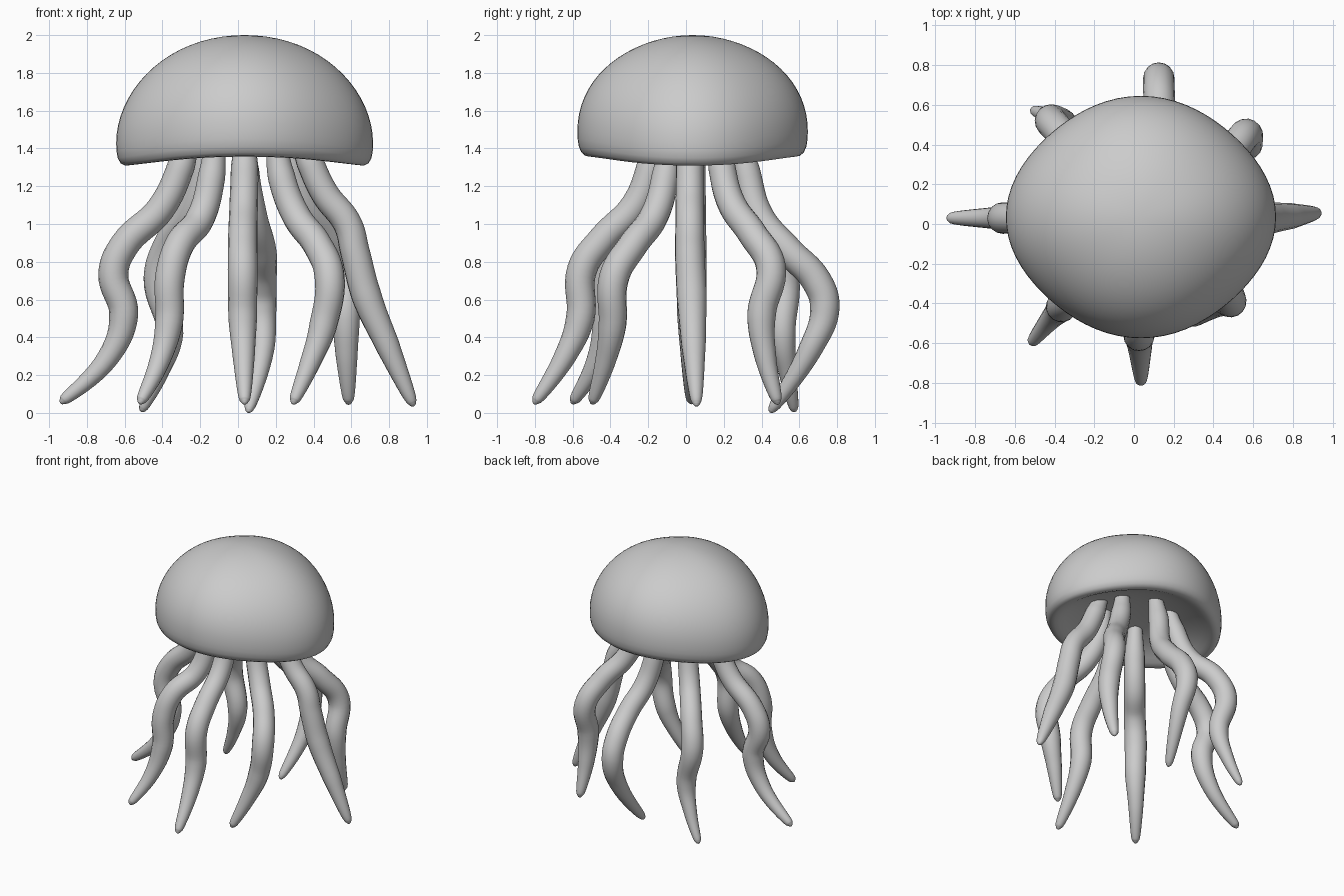
import bpy, bmesh, math

CX = CY = 0.035
RX, RY = 0.68, 0.61


def make_bell():
    # Profile: (relative radius, height) from apex, round the lip, to the shallow hollow
    prof = []
    for i in range(1, 19):
        a = math.radians(5 * i)
        prof.append((math.sin(a), 1.46 + 0.54 * math.cos(a)))
    prof += [(0.998, 1.42), (0.988, 1.38), (0.965, 1.35), (0.93, 1.335), (0.89, 1.334),
             (0.84, 1.345), (0.78, 1.365), (0.7, 1.39), (0.58, 1.415), (0.42, 1.44), (0.22, 1.455)]
    n = 72
    bm = bmesh.new()
    rings = []
    for r, z in prof:
        ring = []
        for k in range(n):
            t = 2 * math.pi * k / n
            sag = -0.032 * math.cos(2 * t) * r ** 3             # saddle-shaped rim
            s = r * (1 - 0.02 * (1 - math.cos(4 * t)))          # slightly flattened diagonals
            ring.append(bm.verts.new((CX + RX * s * math.cos(t), CY + RY * s * math.sin(t), z + sag)))
        rings.append(ring)
    top = bm.verts.new((CX, CY, 2.0))
    ceil = bm.verts.new((CX, CY, 1.46))
    for k in range(n):
        j = (k + 1) % n
        bm.faces.new((top, rings[0][k], rings[0][j]))
        bm.faces.new((ceil, rings[-1][j], rings[-1][k]))
        for a, b in zip(rings, rings[1:]):
            bm.faces.new((a[k], b[k], b[j], a[j]))
    bmesh.ops.recalc_face_normals(bm, faces=bm.faces)
    me = bpy.data.meshes.new("bell")
    bm.to_mesh(me)
    bm.free()
    me.shade_smooth()
    bpy.context.collection.objects.link(bpy.data.objects.new("bell", me))


def tentacle_radius(z):
    # Narrow root, fuller in the middle, tapering toward the tip
    if z > 1.4:
        return 0.052
    if z > 0.7:
        return 0.08 - 0.012 * (z - 0.7)
    return 0.025 + 0.055 * math.sin(math.pi / 2 * min(1, max(0, z - 0.05) / 0.6))


def make_tentacle(name, pts):
    cu = bpy.data.curves.new(name, 'CURVE')
    cu.dimensions = '3D'
    cu.bevel_depth = 1.0
    cu.bevel_resolution = 6
    cu.resolution_u = 8
    cu.use_fill_caps = True
    # Rounded tip: small points past the end
    a, b = pts[-2], pts[-1]
    d = math.dist(a, b)
    allp = [(p, tentacle_radius(p[2])) for p in pts]
    for ext, r in ((0.014, 0.019), (0.024, 0.011), (0.028, 0.002)):
        allp.append(([b[i] + (b[i] - a[i]) / d * ext for i in range(3)], r))
    sp = cu.splines.new('BEZIER')
    sp.radius_interpolation = 'LINEAR'
    sp.bezier_points.add(len(allp) - 1)
    for bp, (p, r) in zip(sp.bezier_points, allp):
        bp.co = p
        bp.radius = r
        bp.handle_left_type = bp.handle_right_type = 'AUTO'
    ob = bpy.data.objects.new(name, cu)
    bpy.context.collection.objects.link(ob)
    bpy.context.view_layer.objects.active = ob
    ob.select_set(True)
    bpy.ops.object.convert(target='MESH')
    ob = bpy.context.view_layer.objects.active
    ob.data.shade_smooth()
    ob.select_set(False)


make_bell()

# Tentacle centre lines, root to tip
make_tentacle("tentacle_right", [
    (0.33, 0.025, 1.46), (0.38, 0.02, 1.33), (0.46, 0.02, 1.16), (0.58, 0.02, 1.0),
    (0.62, 0.02, 0.85), (0.68, 0.03, 0.62), (0.79, 0.04, 0.36), (0.92, 0.055, 0.06)])
make_tentacle("tentacle_back_right", [
    (0.25, 0.17, 1.46), (0.28, 0.19, 1.3), (0.36, 0.24, 1.11), (0.48, 0.35, 0.95),
    (0.56, 0.45, 0.77), (0.57, 0.40, 0.52), (0.575, 0.42, 0.3), (0.585, 0.48, 0.07)])
make_tentacle("tentacle_back", [
    (0.035, 0.28, 1.46), (0.04, 0.32, 1.28), (0.08, 0.39, 1.04), (0.125, 0.54, 0.86),
    (0.125, 0.69, 0.7), (0.125, 0.735, 0.56), (0.13, 0.66, 0.34), (0.06, 0.46, 0.025)])
make_tentacle("tentacle_back_left", [
    (-0.15, 0.21, 1.46), (-0.18, 0.24, 1.3), (-0.25, 0.31, 1.07), (-0.37, 0.46, 0.89),
    (-0.42, 0.52, 0.71), (-0.36, 0.51, 0.42), (-0.42, 0.54, 0.2), (-0.5, 0.57, 0.03)])
make_tentacle("tentacle_left", [
    (-0.26, 0.03, 1.46), (-0.3, 0.03, 1.31), (-0.41, 0.03, 1.08), (-0.6, 0.03, 0.89),
    (-0.66, 0.03, 0.74), (-0.605, 0.03, 0.52), (-0.69, 0.03, 0.29), (-0.92, 0.03, 0.07)])
make_tentacle("tentacle_front_left", [
    (-0.12, -0.13, 1.46), (-0.14, -0.16, 1.25), (-0.2, -0.23, 1.03), (-0.31, -0.36, 0.89),
    (-0.36, -0.41, 0.72), (-0.365, -0.42, 0.48), (-0.42, -0.48, 0.26), (-0.51, -0.59, 0.07)])
make_tentacle("tentacle_front", [
    (0.035, -0.16, 1.46), (0.035, -0.19, 1.3), (0.03, -0.27, 1.1), (0.025, -0.44, 0.92),
    (0.025, -0.55, 0.76), (0.025, -0.56, 0.5), (0.03, -0.64, 0.3), (0.035, -0.79, 0.07)])
make_tentacle("tentacle_front_right", [
    (0.2, -0.09, 1.46), (0.23, -0.11, 1.25), (0.31, -0.17, 1.04), (0.42, -0.28, 0.89),
    (0.485, -0.38, 0.72), (0.45, -0.39, 0.46), (0.38, -0.43, 0.26), (0.3, -0.49, 0.07)])
